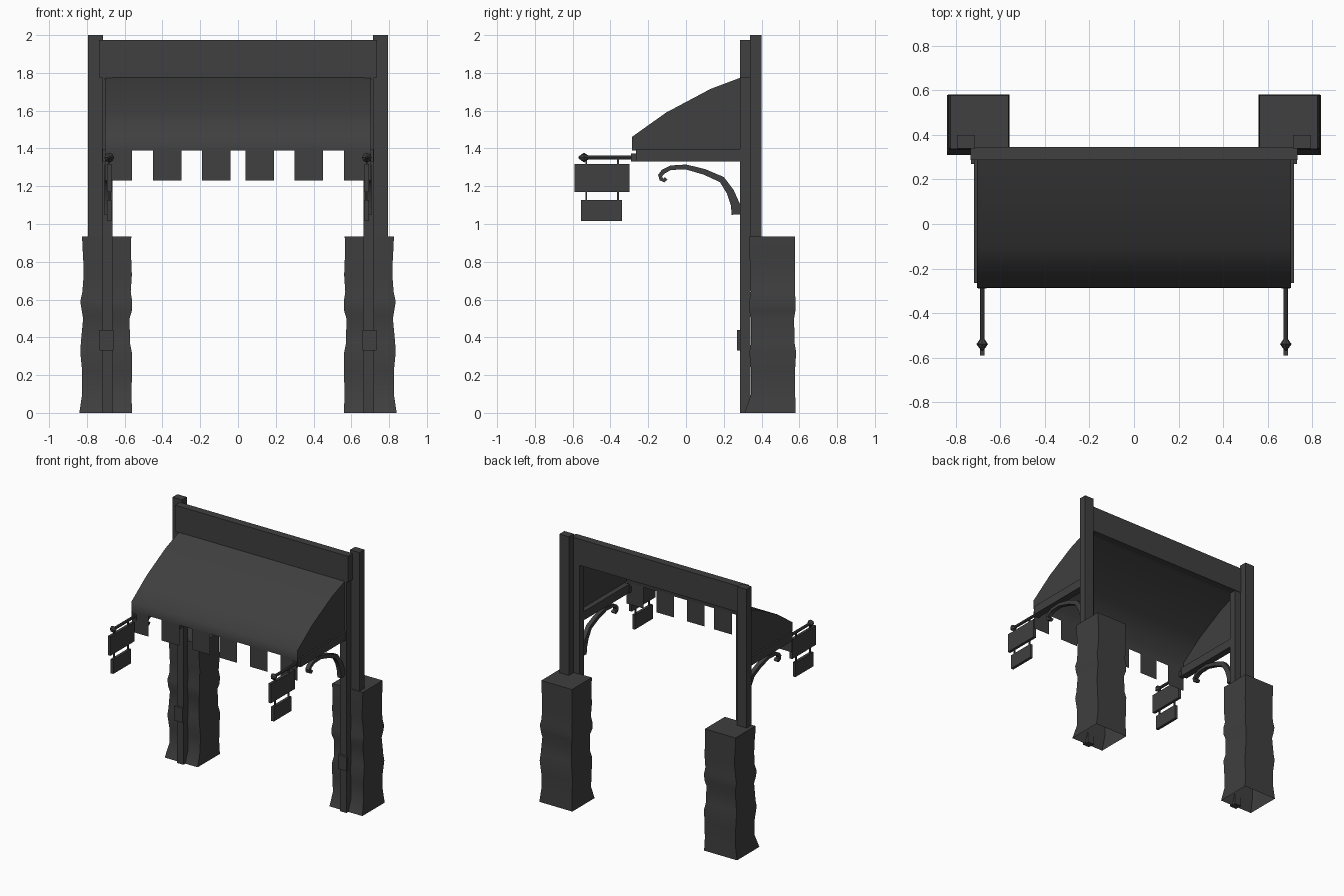
import bpy, bmesh, math
from mathutils import Vector

if "Cube" in bpy.data.objects:
    bpy.data.objects.remove(bpy.data.objects["Cube"])

mat = bpy.data.materials.new("dark_grey")
mat.diffuse_color = (0.05, 0.05, 0.05, 1)
mat.use_nodes = True
mat.node_tree.nodes["Principled BSDF"].inputs["Base Color"].default_value = mat.diffuse_color


def finish(name, bm, smooth=None, mirror=False):
    """Turn a bmesh into an object, optionally mirrored across x = 0."""
    bmesh.ops.recalc_face_normals(bm, faces=bm.faces)
    me = bpy.data.meshes.new(name)
    bm.to_mesh(me)
    bm.free()
    me.materials.append(mat)
    ob = bpy.data.objects.new(name, me)
    bpy.context.collection.objects.link(ob)
    if smooth:
        bpy.ops.object.select_all(action='DESELECT')
        bpy.context.view_layer.objects.active = ob
        ob.select_set(True)
        bpy.ops.object.shade_smooth_by_angle(angle=math.radians(smooth))
    if mirror:
        mod = ob.modifiers.new("mirror", 'MIRROR')
        mod.use_mirror_merge = False
    return ob


def box(name, x, y, z, mirror=True):
    bm = bmesh.new()
    bmesh.ops.create_cube(bm, size=1)
    for v in bm.verts:
        v.co = [(r[0] + r[1]) / 2 + c * (r[1] - r[0]) for r, c in zip((x, y, z), v.co)]
    return finish(name, bm, mirror=mirror)


def loft(bm, rings, cap_start=True, cap_end=True):
    loops = [[bm.verts.new(p) for p in r] for r in rings]
    n = len(loops[0])
    for a, b in zip(loops, loops[1:]):
        for i in range(n):
            j = (i + 1) % n
            bm.faces.new((a[i], a[j], b[j], b[i]))
    if cap_start:
        bm.faces.new(loops[0])
    if cap_end:
        bm.faces.new(loops[-1])


# weathered stone pillars: z, inner x, outer x, front y, back y
levels = [(0, .56, .84, .31, .58), (.10, .565, .825, .345, .578), (.22, .56, .825, .345, .577),
          (.32, .562, .835, .335, .583), (.37, .572, .832, .345, .575), (.50, .574, .82, .345, .572),
          (.54, .562, .827, .335, .579), (.59, .56, .835, .335, .581), (.64, .568, .824, .343, .576),
          (.73, .562, .817, .34, .578), (.83, .566, .82, .337, .578), (.88, .566, .824, .336, .578),
          (.935, .565, .825, .336, .578)]
bm = bmesh.new()
loft(bm, [[(a, f, z), (b, f, z), (b, k, z), (a, k, z)] for z, a, b, f, k in levels], cap_start=False)
finish("stone_pillar", bm, smooth=40, mirror=True)

# timber frame
box("rear_post", (.715, .795), (.34, .40), (.92, 2.0))
box("front_post", (.665, .72), (.287, .342), (0, 1.78))
box("post_block", (.66, .732), (.27, .29), (.33, .44))
box("side_arm", (.665, .718), (-.265, .287), (1.33, 1.397))
box("top_board", (-.735, .735), (.287, .346), (1.775, 1.975), mirror=False)

# curved awning with closed ends, open at back and below
prof = [(.29, 1.775), (.13, 1.715), (-.105, 1.59), (-.285, 1.462), (-.287, 1.39)]
bm = bmesh.new()
ends = []
for x in (-.705, .705):
    ends.append([bm.verts.new((x, y, z)) for y, z in prof])
    corner = bm.verts.new((x, .29, 1.39))
    bm.faces.new(ends[-1] + [corner])
for i in range(len(prof) - 1):
    bm.faces.new((ends[0][i], ends[0][i + 1], ends[1][i + 1], ends[1][i]))
finish("awning", bm, smooth=70)

# hanging flaps along the awning edge (thin cloth)
bm = bmesh.new()
for a, b in ((.04, .19), (.30, .45), (.56, .703)):
    bm.faces.new([bm.verts.new((x, -.284, z)) for x, z in
                  ((a, 1.23), (b, 1.23), (b, 1.392), (a, 1.392))])
finish("valance_flap", bm, mirror=True)

# scrolled bracket: rectangular section swept along a path
path = [(.265, 1.05), (.262, 1.10), (.235, 1.17), (.19, 1.235), (.10, 1.275), (.0, 1.302),
        (-.08, 1.298), (-.12, 1.278), (-.137, 1.257), (-.132, 1.238), (-.117, 1.23), (-.105, 1.242)]
half = [.024, .024, .02, .017, .015, .013, .012, .012, .011, .010, .010, .010]
bm = bmesh.new()
rings = []
for i, (p, h) in enumerate(zip(path, half)):
    a, b = path[max(i - 1, 0)], path[min(i + 1, len(path) - 1)]
    t = (Vector(b) - Vector(a)).normalized()
    n = (-t.y * h, t.x * h)
    rings.append([(x, p[0] + s * n[0], p[1] + s * n[1])
                  for x, s in ((.675, -1), (.707, -1), (.707, 1), (.675, 1))])
loft(bm, rings)
finish("scroll_bracket", bm, smooth=35, mirror=True)

# sign pole, with faceted finial and mounting plate
SX, SZ = .682, 1.352
rings = []
for y, r in ((-.57, .004), (-.54, .026), (-.518, .011), (-.275, .011)):
    rings.append([(SX + r * math.cos(k * math.pi / 4), y, SZ + r * math.sin(k * math.pi / 4))
                  for k in range(8)])
bm = bmesh.new()
loft(bm, rings)
finish("sign_pole", bm, mirror=True)
box("pole_mount", (SX - .02, SX + .02), (-.29, -.26), (1.33, 1.373))

# two-tier hanging signs and their hangers
box("upper_sign", (SX - .011, SX + .011), (-.59, -.30), (1.17, 1.317))
box("lower_sign", (SX - .011, SX + .011), (-.555, -.338), (1.017, 1.127))
for y in (-.528, -.36):
    box("upper_hanger", (SX - .005, SX + .005), (y - .005, y + .005), (1.31, 1.355))
    box("lower_hanger", (SX - .005, SX + .005), (y - .005, y + .005), (1.12, 1.18))
